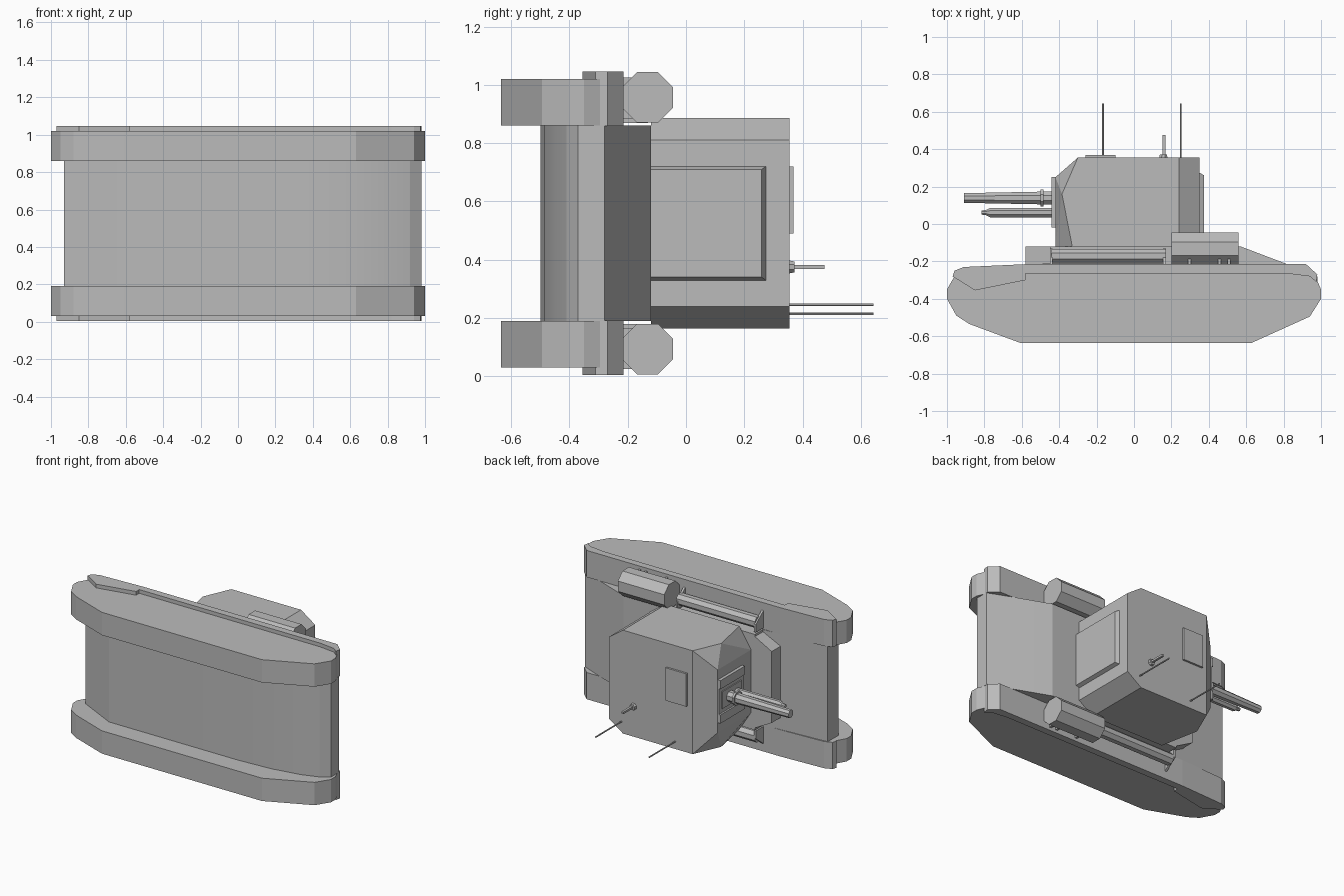
import bpy, bmesh, math
from mathutils import Matrix, Vector

cube = bpy.data.objects.get("Cube")
if cube:
    bpy.data.objects.remove(cube, do_unlink=True)

MID = 0.525  # the vehicle lies on its side: x is length, y is its up, z is its width

grey = bpy.data.materials.new("plain grey")
grey.use_nodes = True
colour = (0.5, 0.5, 0.5, 1)
grey.diffuse_color = colour
grey.node_tree.nodes["Principled BSDF"].inputs["Base Color"].default_value = colour


def finish(name, bm):
    bmesh.ops.recalc_face_normals(bm, faces=bm.faces)
    mesh = bpy.data.meshes.new(name)
    bm.to_mesh(mesh)
    bm.free()
    mesh.materials.append(grey)
    obj = bpy.data.objects.new(name, mesh)
    bpy.context.collection.objects.link(obj)
    return obj


def prism(name, outline, z0, z1):
    """Side profile in x, y drawn out across the width."""
    bm = bmesh.new()
    face = bm.faces.new([bm.verts.new((x, y, z0)) for x, y in outline])
    out = bmesh.ops.extrude_face_region(bm, geom=[face])
    verts = [v for v in out["geom"] if isinstance(v, bmesh.types.BMVert)]
    bmesh.ops.translate(bm, vec=(0, 0, z1 - z0), verts=verts)
    return finish(name, bm)


def box(name, x0, x1, y0, y1, z0, z1):
    return prism(name, [(x0, y0), (x1, y0), (x1, y1), (x0, y1)], z0, z1)


def hull(name, points):
    bm = bmesh.new()
    for p in points:
        bm.verts.new(p)
    bmesh.ops.convex_hull(bm, input=bm.verts)
    bmesh.ops.dissolve_limit(bm, angle_limit=0.02, verts=bm.verts, edges=bm.edges)
    return finish(name, bm)


def rod(name, start, end, r0, r1=None, sides=8):
    """Tapered cylinder between two points, with a flat side turned up."""
    a, b = Vector(start), Vector(end)
    bm = bmesh.new()
    bmesh.ops.create_cone(bm, cap_ends=True, segments=sides, radius1=r0,
                          radius2=r0 if r1 is None else r1, depth=(b - a).length)
    spin = Matrix.Rotation(math.pi / sides, 4, "Z")
    turn = (b - a).to_track_quat("Z", "Y").to_matrix().to_4x4()
    bmesh.ops.transform(bm, matrix=Matrix.Translation((a + b) / 2) @ turn @ spin, verts=bm.verts)
    return finish(name, bm)


# Hull between the tracks
body = prism("hull", [(-0.93, -0.36), (-0.65, -0.5), (0.35, -0.5), (0.6, -0.485),
                      (0.8, -0.45), (0.92, -0.41), (0.98, -0.37), (0.98, -0.28),
                      (0.82, -0.215), (0.57, -0.12), (-0.45, -0.12), (-0.45, -0.21),
                      (-0.93, -0.24)], 0.19, 0.86)
body.data.shade_smooth()
with bpy.context.temp_override(object=body, active_object=body, selected_objects=[body],
                               selected_editable_objects=[body]):
    bpy.ops.object.shade_smooth_by_angle(angle=math.radians(15))

# Driver's front plate with bevelled ends
hull("driver_plate", [(x, y, MID + s * w) for s in (-1, 1)
                      for x, w in ((-0.58, 0.25), (-0.45, 0.32))
                      for y in (-0.23, -0.12)])

track = [(-1, -0.4), (-0.95, -0.49), (-0.88, -0.535), (-0.61, -0.635), (0.63, -0.635),
         (0.94, -0.495), (1, -0.4), (1, -0.35), (0.97, -0.28), (0.9, -0.23),
         (-0.9, -0.24), (-0.96, -0.28), (-1, -0.35)]
fender = [(-0.97, -0.28), (-0.96, -0.25), (-0.91, -0.23), (-0.58, -0.215),
          (0.92, -0.215), (0.98, -0.27), (0.975, -0.31), (0.94, -0.28),
          (0.82, -0.265), (-0.58, -0.265), (-0.58, -0.3), (-0.85, -0.355)]

# Running gear and fender equipment on both sides
for side, s in (("left", -1), ("right", 1)):
    def w(d):
        return MID + s * d

    prism(side + "_track", track, w(0.335), w(0.495))
    prism(side + "_fender", fender, w(0.334), w(0.521))
    rod(side + "_exhaust", (0.2, -0.132, w(0.432)), (0.56, -0.132, w(0.432)), 0.094)
    for x in (0.29, 0.45, 0.5):
        box(side + "_exhaust_bracket", x, x + 0.015, -0.22, -0.14, w(0.36), w(0.5))
    rod(side + "_stowage_tube", (-0.44, -0.172, w(0.4)), (0.17, -0.172, w(0.4)), 0.042)
    for x in (-0.45, 0.155):
        hull(side + "_tube_bracket", [(x + t, y, w(d)) for t in (0, 0.015)
                                      for y, d in ((-0.22, 0.345), (-0.22, 0.47), (-0.13, 0.4),
                                                   (-0.13, 0.345))])

# Turret with sloped brow, bent cheeks and cut rear corners
turret = []
for s in (-1, 1):
    for x, y, d in ((-0.3, 0.355, 0.362), (-0.385, 0.16, 0.362), (-0.33, -0.12, 0.362),
                    (0.24, 0.355, 0.362), (0.24, -0.12, 0.362),
                    (0.35, 0.355, 0.285), (0.35, -0.12, 0.285),
                    (-0.42, 0.25, 0.22), (-0.42, -0.12, 0.22)):
        turret.append((x, y, MID + s * d))
hull("turret", turret)

# Raised panel on the turret rear
hull("rear_panel", [(x, y, MID + s * d) for s in (-1, 1)
                    for x, top, d in ((0.34, 0.28, 0.2), (0.375, 0.26, 0.185))
                    for y in (-0.12, top)])

# Mantlet: backing plate, framed slot and gun block
box("mantlet_plate", -0.43, -0.38, -0.02, 0.25, MID - 0.15, MID + 0.15)
for s in (-1, 1):
    box("mantlet_cheek", -0.442, -0.41, -0.02, 0.25, MID + s * 0.09, MID + s * 0.15)
box("gun_block", -0.437, -0.41, 0.01, 0.22, MID - 0.06, MID + 0.06)

# Main gun and the smaller barrel under it
rod("gun_barrel", (-0.43, 0.139, MID), (-0.91, 0.139, MID), 0.038, 0.028)
rod("gun_collar", (-0.485, 0.139, MID), (-0.5, 0.139, MID), 0.05)
rod("lower_barrel", (-0.43, 0.061, MID), (-0.77, 0.061, MID), 0.027)
rod("lower_barrel_taper", (-0.77, 0.061, MID), (-0.79, 0.061, MID), 0.027, 0.016)
rod("lower_muzzle", (-0.785, 0.061, MID), (-0.815, 0.061, MID), 0.016, 0.012)

# Roof fittings
box("hatch", -0.26, -0.1, 0.35, 0.369, 0.49, 0.72)
rod("periscope_base", (0.157, 0.35, 0.375), (0.157, 0.372, 0.375), 0.025, 0.02)
box("periscope_stem", 0.152, 0.168, 0.365, 0.475, 0.368, 0.382)
for x, z in ((0.25, 0.245), (-0.165, 0.215)):
    rod("antenna", (x, 0.35, z), (x, 0.643, z), 0.005, sides=6)
